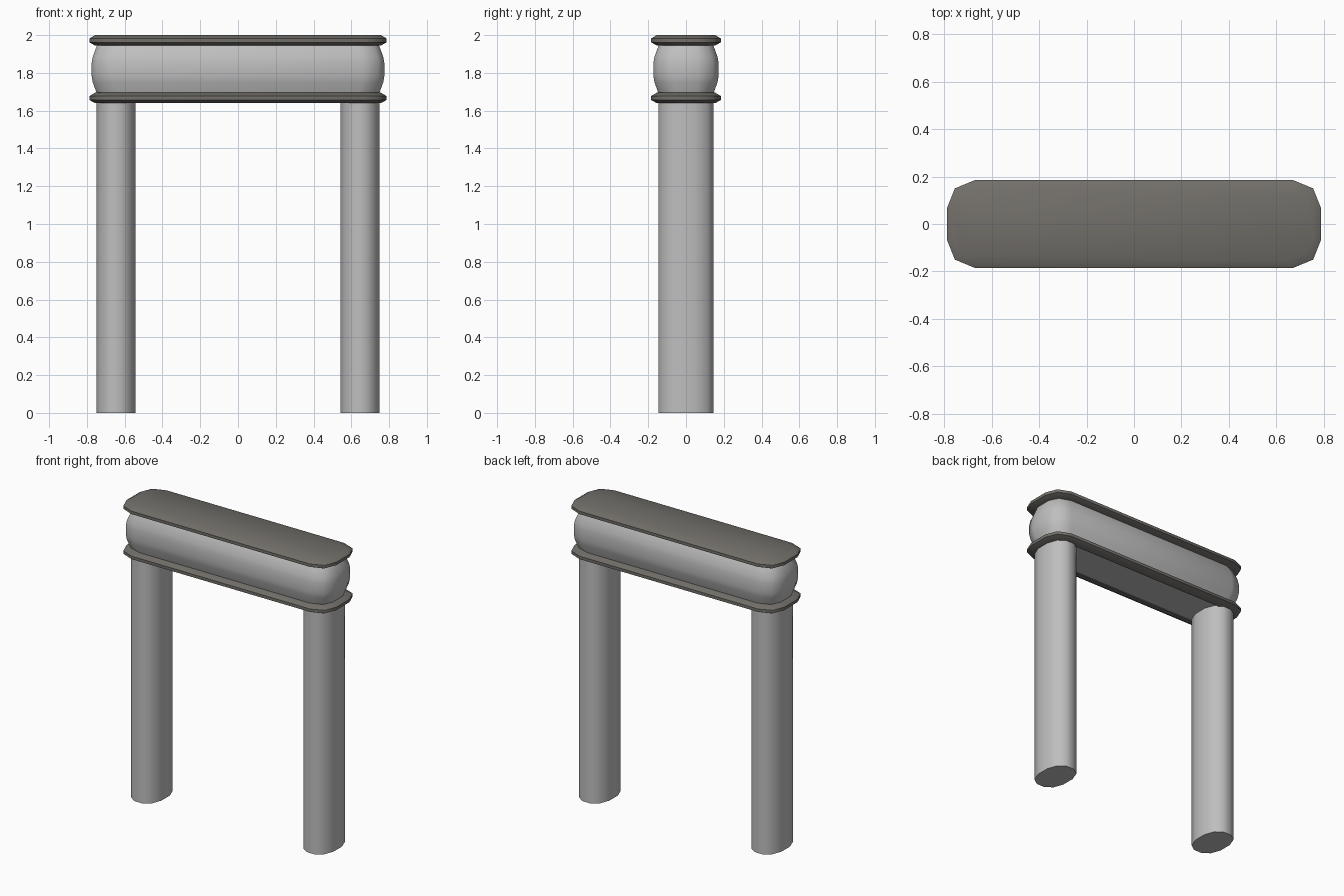
import bpy, bmesh

if "Cube" in bpy.data.objects:
    bpy.data.objects.remove(bpy.data.objects["Cube"])

def material(name, rgb):
    m = bpy.data.materials.new(name)
    m.diffuse_color = (*rgb, 1)
    m.use_nodes = True
    m.node_tree.nodes["Principled BSDF"].inputs["Base Color"].default_value = m.diffuse_color
    return m

PALE = material("pale grey", (0.52, 0.52, 0.52))
DARK = material("dark warm grey", (0.17, 0.16, 0.145))

# Quarter outlines, mirrored into closed 12-sided plans
BEAM = [(0.787, 0.07), (0.755, 0.15), (0.67, 0.185)]
LEG = [(0.103, 0.045), (0.078, 0.112), (0.03, 0.146)]

def plan(quarter, inset=0.0, cx=0.0):
    kx = 1 - inset / quarter[0][0]
    ky = 1 - inset / quarter[-1][1]
    q = [(x * kx, y * ky) for x, y in quarter]
    half = q + [(-x, y) for x, y in reversed(q)]
    return [(x + cx, y) for x, y in half + [(-x, -y) for x, y in half]]

def loft(name, quarter, profile, mat, cx=0.0, ring=False, angle=35):
    """Stack the plan at each (inset, z); cap the ends or close into a ring."""
    bm = bmesh.new()
    loops = [[bm.verts.new((x, y, z)) for x, y in plan(quarter, d, cx)] for d, z in profile]
    pairs = list(zip(loops, loops[1:]))
    if ring:
        pairs.append((loops[-1], loops[0]))
    else:
        bm.faces.new(loops[0])
        bm.faces.new(loops[-1])
    n = len(loops[0])
    for a, b in pairs:
        for i in range(n):
            j = (i + 1) % n
            bm.faces.new((a[i], a[j], b[j], b[i]))
    bmesh.ops.recalc_face_normals(bm, faces=bm.faces)
    me = bpy.data.meshes.new(name)
    bm.to_mesh(me)
    bm.free()
    me.materials.append(mat)
    ob = bpy.data.objects.new(name, me)
    bpy.context.collection.objects.link(ob)
    bpy.ops.object.select_all(action='DESELECT')
    ob.select_set(True)
    bpy.context.view_layer.objects.active = ob
    bpy.ops.object.shade_smooth_by_angle(angle=angle * 3.14159 / 180)
    return ob

# Legs
for side, cx in (("left", -0.646), ("right", 0.646)):
    loft(side + "_leg", LEG, [(0, 0), (0, 1.66)], PALE, cx, angle=45)

# Bulging beam
loft("beam", BEAM, [(0.055, 1.645), (0.04, 1.69), (0.018, 1.75), (0.012, 1.785), (0.012, 1.85),
                    (0.018, 1.885), (0.04, 1.945), (0.05, 1.96)], PALE, angle=50)

# Lower moulding ring and top slab
loft("lower_moulding", BEAM, [(0.06, 1.64), (0.03, 1.64), (0.0, 1.657), (0.0, 1.677),
                              (0.03, 1.695), (0.06, 1.695)], DARK, ring=True, angle=50)
loft("top_slab", BEAM, [(0.03, 1.945), (0.0, 1.962), (0.0, 1.982), (0.03, 2.0)], DARK, angle=50)
